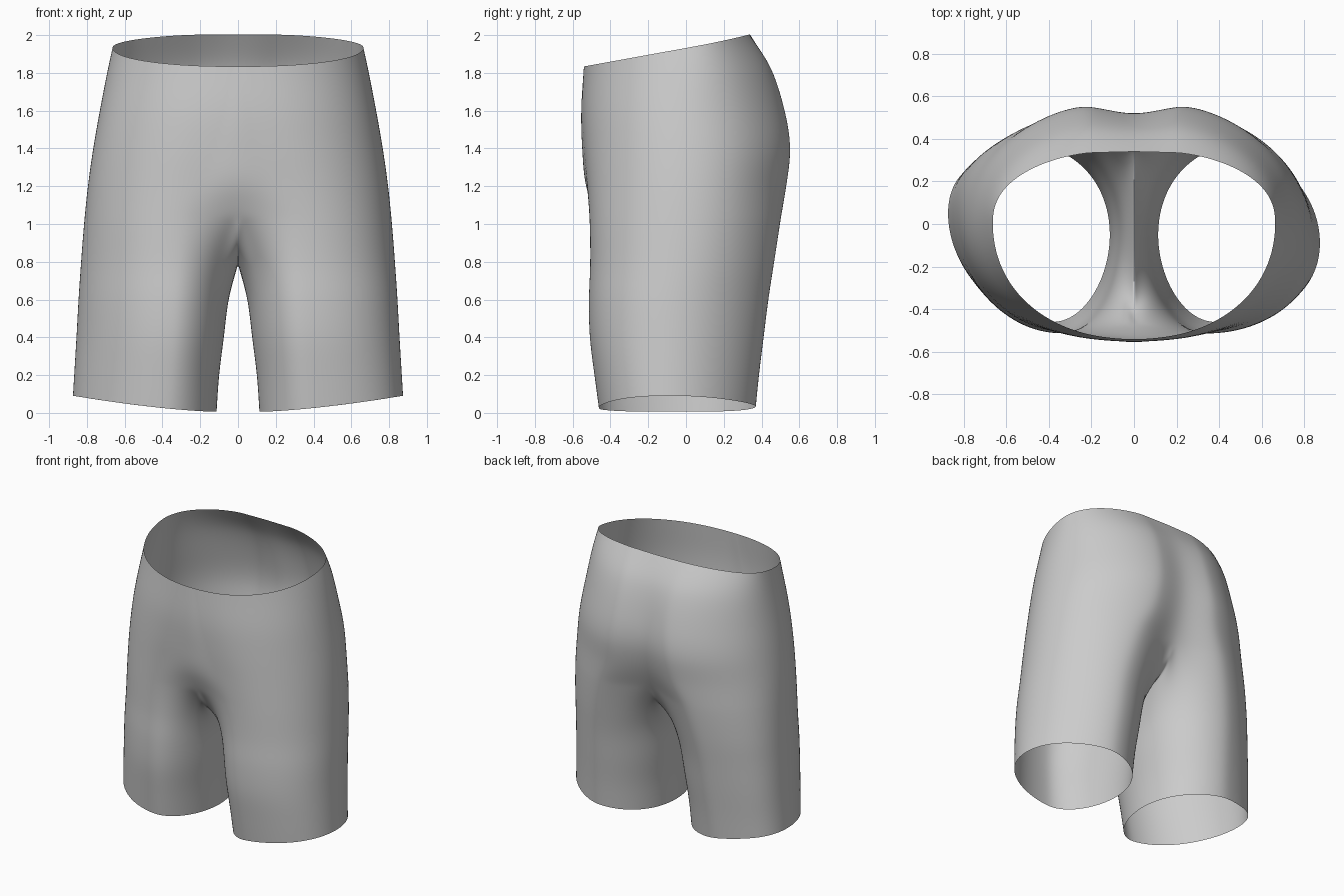
import bpy
import bmesh
import math

cube = bpy.data.objects.get("Cube")
if cube:
    bpy.data.objects.remove(cube, do_unlink=True)

# Body measurements by height: height, side x, front y, back y, front seam y,
# back seam y, front centre x, back centre x, leg centre y, inner x
MEASURES = [
    (2.0, .652, -.53, .335, -.53, .34, .05, .22, .03, 0),
    (1.84, .688, -.54, .445, -.54, .435, .05, .22, .02, 0),
    (1.6, .735, -.55, .525, -.555, .50, .1, .23, 0, 0),
    (1.4, .77, -.54, .556, -.55, .52, .17, .25, 0, 0),
    (1.2, .798, -.523, .535, -.53, .48, .25, .28, 0, 0),
    (1.0, .818, -.512, .503, -.46, .40, .31, .36, 0, 0),
    (.78, .835, -.51, .468, -.4, .35, .335, .42, -.01, .02),
    (.6, .847, -.517, .44, -.4, .35, .345, .45, -.03, .05),
    (.4, .858, -.512, .415, -.4, .35, .355, .465, -.04, .073),
    (.2, .870, -.487, .39, -.4, .35, .37, .48, -.05, .098),
    (0, .882, -.46, .37, -.4, .35, .385, .49, -.05, .112),
]
AROUND = 32          # points round one leg
SEAM = 4             # steps from centre seam to the front or back of a leg
BACK = 24            # index of the back seam point
TORSO_RINGS, LEG_RINGS = 12, 14
CROTCH_TOP, CROTCH_DIP = 1.05, .27


def lerp(a, b, t):
    return a + (b - a) * t


def ease(t):
    t = max(0, min(1, t))
    return t * t * (3 - 2 * t)


def measure(z):
    """Smoothly interpolate the measurements at a height."""
    z = max(0, min(2, z))
    last = len(MEASURES) - 1
    i = next(n for n in range(last) if z >= MEASURES[n + 1][0])

    def slope(n, k):
        a, b = MEASURES[max(0, n - 1)], MEASURES[min(last, n + 1)]
        return (b[k] - a[k]) / (b[0] - a[0])

    a, b = MEASURES[i], MEASURES[i + 1]
    h = b[0] - a[0]
    t = (z - a[0]) / h
    return [lerp(a[k], b[k], ease(t))
            + h * t * (1 - t) * ((1 - t) * slope(i, k) - t * slope(i + 1, k))
            for k in range(1, len(a))]


def leg_point(j, z, twist):
    """Point on the closed oval section of a leg."""
    side, front, back, _, _, front_x, back_x, cy, inner = measure(z)
    angle = math.tau * j / AROUND - math.radians(135)
    c, s = math.cos(angle), math.sin(angle)
    cx = lerp(front_x, back_x, (s + 1) / 2)
    x = cx + c * (side - cx if c > 0 else cx - inner)
    y = cy + s * (back - cy if s > 0 else cy - front)
    if c > 0:
        y -= .15 * c * max(0, s) ** 2 * (back - cy)
        y += twist * c * c * ease((1.5 - z) / 1.2)
    return x, y, z


def torso_point(j, z, twist):
    """Point on the half section that runs from front seam to back seam."""
    if SEAM <= j <= BACK - SEAM:
        return leg_point(j, z, twist)
    _, front, back, front_seam, back_seam, front_x, back_x, _, _ = measure(z)
    u = min(j, BACK - j) / SEAM
    if j < SEAM:
        return front_x * u, lerp(front_seam, front, ease(u)), z
    return back_x * u, lerp(back_seam, back, ease(u)), z


def crotch_ring(twist):
    """Bottom of the torso, closed by a dipping curve between the legs."""
    ring = [torso_point(j, CROTCH_TOP, twist) for j in range(BACK + 1)]
    front, back = ring[0][1], ring[-1][1]
    for j in range(BACK + 1, AROUND):
        a = math.pi * (j - BACK) / (AROUND - BACK)
        y = lerp(back, front, (1 - math.cos(a)) / 2)
        ring.append((0, y, CROTCH_TOP - CROTCH_DIP * math.sin(a)))
    return ring


def build_half(bm, sign, twist):
    """One leg with its half of the torso; sign picks the side."""
    def add_ring(points):
        return [bm.verts.new((sign * x, y, z)) for x, y, z in points]

    def add_strip(upper, lower, closed):
        count = len(upper)
        for j in range(count if closed else count - 1):
            k = (j + 1) % count
            quad = (upper[j], lower[j], lower[k], upper[k])
            bm.faces.new(quad if sign > 0 else quad[::-1])

    outline = crotch_ring(twist)
    crotch = add_ring(outline)

    # Torso: rings from the sloping waist down to the crotch
    waist = [1.833 + .183 * (torso_point(j, 1.93, twist)[1] + .54)
             for j in range(BACK + 1)]
    rings = [add_ring(torso_point(j, lerp(waist[j], CROTCH_TOP, i / TORSO_RINGS), twist)
                      for j in range(BACK + 1)) for i in range(TORSO_RINGS)]
    rings.append(crotch[:BACK + 1])
    for upper, lower in zip(rings, rings[1:]):
        add_strip(upper, lower, False)

    # Leg: rings easing from the crotch outline into ovals down to the hem
    previous = crotch
    for i in range(1, LEG_RINGS + 1):
        t = (i / LEG_RINGS) ** 1.25
        fade = (1 - min(1, t / .4)) ** 2.3
        points = []
        for j, (sx, sy, sz) in enumerate(outline):
            oval_x, oval_y, _ = leg_point(j, sz, twist)
            hem_x = leg_point(j, 0, twist)[0]
            hem = .006 + .085 * max(0, (hem_x - .11) / .77) ** 1.5
            x, y, z = leg_point(j, lerp(sz, hem, t), twist)
            points.append((x + (sx - oval_x) * fade, y + (sy - oval_y) * fade, z))
        ring = add_ring(points)
        add_strip(previous, ring, True)
        previous = ring


bm = bmesh.new()
build_half(bm, 1, -.04)
build_half(bm, -1, .1)
bmesh.ops.remove_doubles(bm, verts=bm.verts, dist=.0005)
mesh = bpy.data.meshes.new("shorts")
bm.to_mesh(mesh)
bm.free()
shorts = bpy.data.objects.new("shorts", mesh)
bpy.context.collection.objects.link(shorts)

# Smooth cloth
smooth = shorts.modifiers.new("smooth_cloth", 'SUBSURF')
smooth.levels = smooth.render_levels = 2
for face in mesh.polygons:
    face.use_smooth = True

# Plain grey cloth
cloth = bpy.data.materials.new("grey_cloth")
cloth.use_nodes = True
grey = (.6, .6, .6, 1)
cloth.diffuse_color = grey
cloth.node_tree.nodes["Principled BSDF"].inputs["Base Color"].default_value = grey
mesh.materials.append(cloth)
